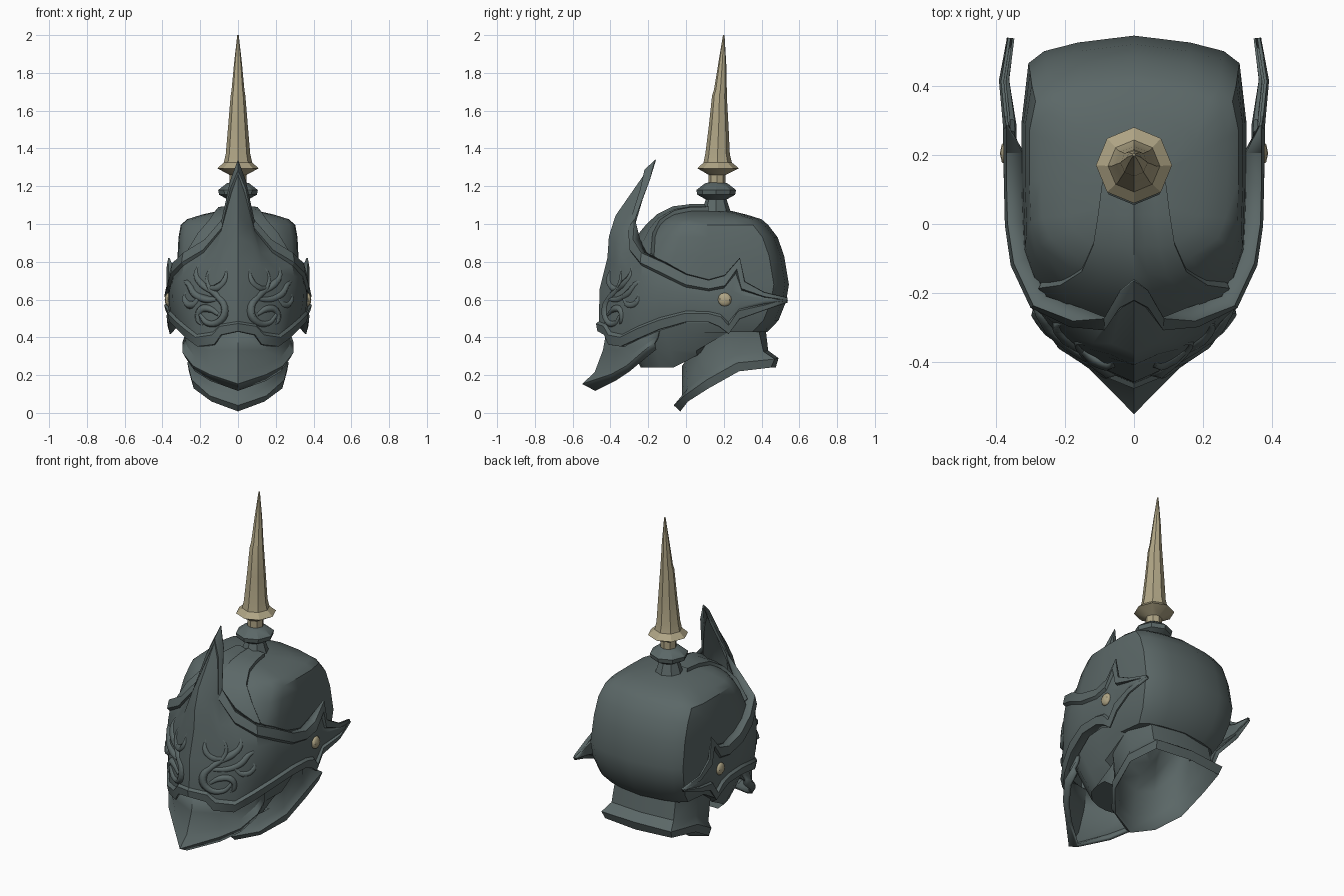
import bpy, bmesh, math
from mathutils import Vector
from mathutils.bvhtree import BVHTree

if "Cube" in bpy.data.objects:
    bpy.data.objects.remove(bpy.data.objects["Cube"])


def material(name, rgb):
    m = bpy.data.materials.new(name)
    m.diffuse_color = (*rgb, 1)
    m.use_nodes = True
    m.node_tree.nodes["Principled BSDF"].inputs["Base Color"].default_value = m.diffuse_color
    return m


STEEL = material("dark_green_steel", (0.105, 0.137, 0.136))
BRASS = material("pale_brass", (0.43, 0.375, 0.235))


def finish(obj, mat, angle=35):
    obj.data.materials.append(mat)
    bpy.ops.object.select_all(action='DESELECT')
    obj.select_set(True)
    bpy.context.view_layer.objects.active = obj
    bpy.ops.object.shade_smooth_by_angle(angle=math.radians(angle))
    return obj


def loft(name, rings, mat, closed=True, caps=(True, True), thick=0, angle=35):
    """Skin a list of equal-length point rows."""
    bm = bmesh.new()
    rows = [[bm.verts.new(p) for p in r] for r in rings]
    n = len(rows[0])
    for a, b in zip(rows, rows[1:]):
        for i in range(n if closed else n - 1):
            j = (i + 1) % n
            bm.faces.new((a[i], a[j], b[j], b[i]))
    if caps[0]:
        bm.faces.new(rows[0][::-1])
    if caps[1]:
        bm.faces.new(rows[-1])
    bmesh.ops.remove_doubles(bm, verts=bm.verts, dist=0.0005)
    bmesh.ops.recalc_face_normals(bm, faces=bm.faces)
    me = bpy.data.meshes.new(name)
    bm.to_mesh(me)
    bm.free()
    obj = bpy.data.objects.new(name, me)
    bpy.context.collection.objects.link(obj)
    if thick:
        s = obj.modifiers.new("thickness", 'SOLIDIFY')
        s.thickness = thick
        s.offset = 0
    return finish(obj, mat, angle)


OPEN = (False, False)


def flip(p):
    return Vector((-p[0], p[1], p[2]))


def full_ring(half):
    """Half outline (x=0 to x=0) -> closed symmetric ring."""
    return [Vector(p) for p in half] + [flip(p) for p in half[-2:0:-1]]


def both_sides(cols):
    """Columns of the right half (first on the centre line) -> full sheet."""
    return [[flip(p) for p in c] for c in cols[:0:-1]] + cols


def turned(name, profile, mat, sides=8):
    """Lathe with rows of (radius, z, centre y)."""
    rings = [[(r * math.sin(math.tau * i / sides), y + r * math.cos(math.tau * i / sides), z)
              for i in range(sides)] for r, z, y in profile]
    return loft(name, rings, mat, angle=25)


def surface_tree(obj):
    me = obj.data
    return BVHTree.FromPolygons([v.co for v in me.vertices], [p.vertices[:] for p in me.polygons])


# --- skull: stacked boxy cross-sections (z, half width, front y, back y)
def skull_ring(z, w, yf, yb):
    d = yb - yf
    half = [(0, yb), (.5 * w, yb - .02), (.8 * w, yb - .045), (.94 * w, yb - .08), (w, yb - .28 * d),
            (w, yb - .52 * d), (.985 * w, yf + .28 * d), (.9 * w, yf + .17 * d),
            (.6 * w, yf + .06 * d), (.3 * w, yf + .015 * d), (0, yf)]
    return full_ring([(x, y, max(z, .24 + 1.1 * min(max(y, 0), .17))) for x, y in half])


skull_rings = [skull_ring(*r) for r in (
    (.24, .21, -.24, .38), (.33, .25, -.28, .42), (.42, .275, -.32, .43), (.49, .30, -.34, .49),
    (.59, .32, -.35, .53), (.68, .325, -.34, .545), (.83, .32, -.29, .52), (.93, .315, -.225, .485),
    (.995, .303, -.165, .435), (1.025, .27, -.13, .40), (1.05, .19, -.09, .32), (1.07, .1, -.02, .24))]
skull = loft("skull", skull_rings, STEEL, caps=(False, True))
floor = [Vector((p.x, min(p.y, 0), .24)) for p in skull_rings[0][5:11]]
loft("throat_plate", [floor, [flip(p) for p in floor]], STEEL, closed=False, caps=OPEN)

# --- crest plate lying on the brow of the skull
tree = surface_tree(skull)
centre = Vector((0, .1, .6))


def on_skull(x, y, z, lift):
    d = (Vector((x, y, z)) - centre).normalized()
    return tree.ray_cast(centre, d)[0] + d * lift


crest_rows = []
for hw, y, z in ((.09, .12, 1.08), (.10, .03, 1.07), (.11, -.05, 1.04), (.14, -.12, .99),
                 (.20, -.16, .93), (.28, -.19, .85), (.285, -.26, .75)):
    crest_rows.append([on_skull(s * hw, y, z, l) for s, l in
                       ((-1.04, -.005), (-1, .022), (-.6, .024), (-.25, .024), (0, .036),
                        (.25, .024), (.6, .024), (1, .022), (1.04, -.005))])
loft("crest_plate", crest_rows, STEEL, closed=False, caps=OPEN)

# --- neck guard with flared rim and hollow, domed underside
neck = [(0, .42, .46), (.2, .38, .46), (.255, .25, .45), (.235, .1, .38), (.14, 0, .28), (0, -.02, .25)]
root = [(0, .435, .33), (.205, .41, .325), (.245, .26, .305), (.225, .11, .21), (.13, .01, .13), (0, -.02, .09)]
lip = [(0, .49, .29), (.23, .47, .285), (.268, .27, .265), (.245, .11, .175), (.15, -.01, .09), (0, -.065, .04)]
hem = [(0, .475, .24), (.22, .45, .24), (.26, .28, .22), (.235, .12, .13), (.14, .01, .06), (0, -.03, .008)]


def shrunk(ring, s, dz):
    return [(x * s, .2 + (y - .2) * s, z + dz) for x, y, z in ring]


loft("neck_guard", [full_ring(r) for r in (
    neck, root, lip, hem, shrunk(hem, .96, .015), shrunk(root, .93, 0), shrunk(neck, .84, 0),
    shrunk(neck, .65, .08), shrunk(neck, .3, .13))], STEEL, caps=(False, True), angle=40)

# --- visor: columns from nose to temple, each given as bottom, middle, top
columns = [
    ((0, -.445, .44), (0, -.405, .82), (0, -.15, 1.33)),
    ((.085, -.41, .42), (.075, -.375, .79), (.025, -.18, 1.23)),
    ((.12, -.39, .37), (.13, -.36, .69), (.07, -.26, 1.02)),
    ((.20, -.33, .36), (.22, -.315, .62), (.16, -.265, .91)),
    ((.25, -.25, .40), (.29, -.235, .62), (.27, -.225, .84)),
    ((.30, -.14, .45), (.335, -.12, .61), (.325, -.11, .785)),
    ((.34, 0, .49), (.352, 0, .60), (.342, 0, .725)),
    ((.345, .12, .49), (.355, .12, .59), (.345, .12, .695)),
    ((.345, .18, .465), (.358, .19, .59), (.345, .21, .72)),
    ((.34, .225, .428), (.358, .235, .60), (.348, .283, .81)),
    ((.34, .28, .505), (.357, .29, .60), (.35, .305, .69)),
    ((.367, .41, .552), (.373, .42, .595), (.367, .41, .63)),
    ((.357, .535, .594), (.357, .538, .597), (.357, .535, .60))]
columns = [[Vector(p) for p in c] for c in columns]
peak_bow = {0: .05, 1: .035, 2: .015}


def visor_column(i):
    b, m, t = columns[i]
    tangent = columns[min(i + 1, 12)][1] - (columns[i - 1][1] if i else flip(columns[1][1]))
    out = Vector((tangent.y, -tangent.x, 0)).normalized()
    size = (t - b).length
    w = min(.16, .042 / size)
    rim = .016 * min(1, size / .12)
    flange = -.022 if 3 <= i <= 8 else rim - .001
    pts = []
    for k, lift in ((0, flange), (0, rim), (w, rim), (w * 1.35, 0), (.3, 0), (.5, 0), (.62, 0), (.73, 0),
                    (1 - w * 1.35, 0), (1 - w, rim), (1, rim), (1, flange)):
        p = b * (1 - k) * (1 - 2 * k) + m * 4 * k * (1 - k) + t * k * (2 * k - 1)
        p.y -= peak_bow.get(i, 0) * max(0, math.sin(math.tau * (k - .5)))
        pts.append(p + out * lift)
    return pts


visor = loft("visor", both_sides([visor_column(i) for i in range(13)]), STEEL,
             closed=False, caps=OPEN, thick=.022, angle=30)

# --- scrollwork on the visor: tapered strands given as (x, z) paths
visor_tree = surface_tree(visor)
scrolls = [
    [(.20, .52), (.16, .475), (.09, .49), (.07, .56), (.11, .62), (.15, .66), (.16, .73), (.12, .79)],
    [(.15, .66), (.11, .66), (.07, .70), (.06, .78)],
    [(.14, .64), (.19, .68), (.22, .73), (.20, .80)],
    [(.11, .60), (.17, .60), (.23, .63), (.27, .69), (.30, .69)],
    [(.20, .62), (.24, .57), (.28, .60), (.27, .65)],
    [(.10, .52), (.15, .55), (.20, .54), (.21, .49), (.18, .46)]]
for n, path in enumerate(scrolls):
    for side in (-1, 1):
        cu = bpy.data.curves.new("scroll", 'CURVE')
        cu.dimensions = '3D'
        cu.bevel_depth = .025
        cu.bevel_resolution = 0
        cu.resolution_u = 4
        sp = cu.splines.new('BEZIER')
        sp.bezier_points.add(len(path) - 1)
        for i, (x, z) in enumerate(path):
            hit = visor_tree.ray_cast(Vector((side * x, -1, z)), Vector((0, 1, 0)))[0]
            bp = sp.bezier_points[i]
            bp.co = (hit or Vector((side * x, -.25, z))) + Vector((0, -.006, 0))
            bp.handle_left_type = bp.handle_right_type = 'AUTO'
            u = i / (len(path) - 1)
            bp.radius = .25 + .75 * math.sin(math.pi * (.15 + .85 * u)) if u < 1 else .1
        cu.materials.append(STEEL)
        ob = bpy.data.objects.new(f"scroll_{n}_{'left' if side < 0 else 'right'}", cu)
        bpy.context.collection.objects.link(ob)

# --- beaked jaw plate with a flared lower lip
jaw = [
    [(0, -.41, .44), (0, -.43, .33), (0, -.475, .21), (0, -.54, .155), (0, -.475, .125)],
    [(.12, -.365, .42), (.135, -.36, .33), (.145, -.37, .25), (.145, -.39, .205), (.14, -.37, .175)],
    [(.20, -.31, .41), (.215, -.30, .35), (.22, -.295, .29), (.23, -.31, .25), (.22, -.295, .225)],
    [(.245, -.23, .43), (.255, -.22, .39), (.262, -.22, .35), (.285, -.23, .32), (.265, -.22, .29)],
    [(.27, -.13, .47), (.275, -.14, .44), (.275, -.15, .40), (.285, -.165, .37), (.27, -.16, .34)]]
loft("jaw_plate", both_sides(jaw), STEEL, closed=False, caps=OPEN, thick=.02, angle=25)

# --- finial socket and horn-like spike
turned("finial_socket", [(.085, 1.04, .16), (.075, 1.07, .16), (.055, 1.13, .16), (.10, 1.155, .16),
                         (.105, 1.18, .16), (.06, 1.215, .16), (.04, 1.22, .16)], STEEL)
turned("spike", [(.045, 1.20, .165), (.045, 1.26, .165), (.11, 1.295, .17), (.075, 1.325, .168),
                 (.065, 1.37, .167), (.052, 1.52, .173), (.039, 1.68, .177), (.034, 1.71, .182),
                 (.021, 1.85, .192), (.004, 2.0, .20)], BRASS)

# --- temple rivets
for side in (-1, 1):
    bpy.ops.mesh.primitive_uv_sphere_add(segments=8, ring_count=6, radius=.036,
                                         location=(side * .37, .205, .60))
    rivet = bpy.context.object
    rivet.name = "rivet_left" if side < 0 else "rivet_right"
    rivet.scale.x = .5
    finish(rivet, BRASS)
